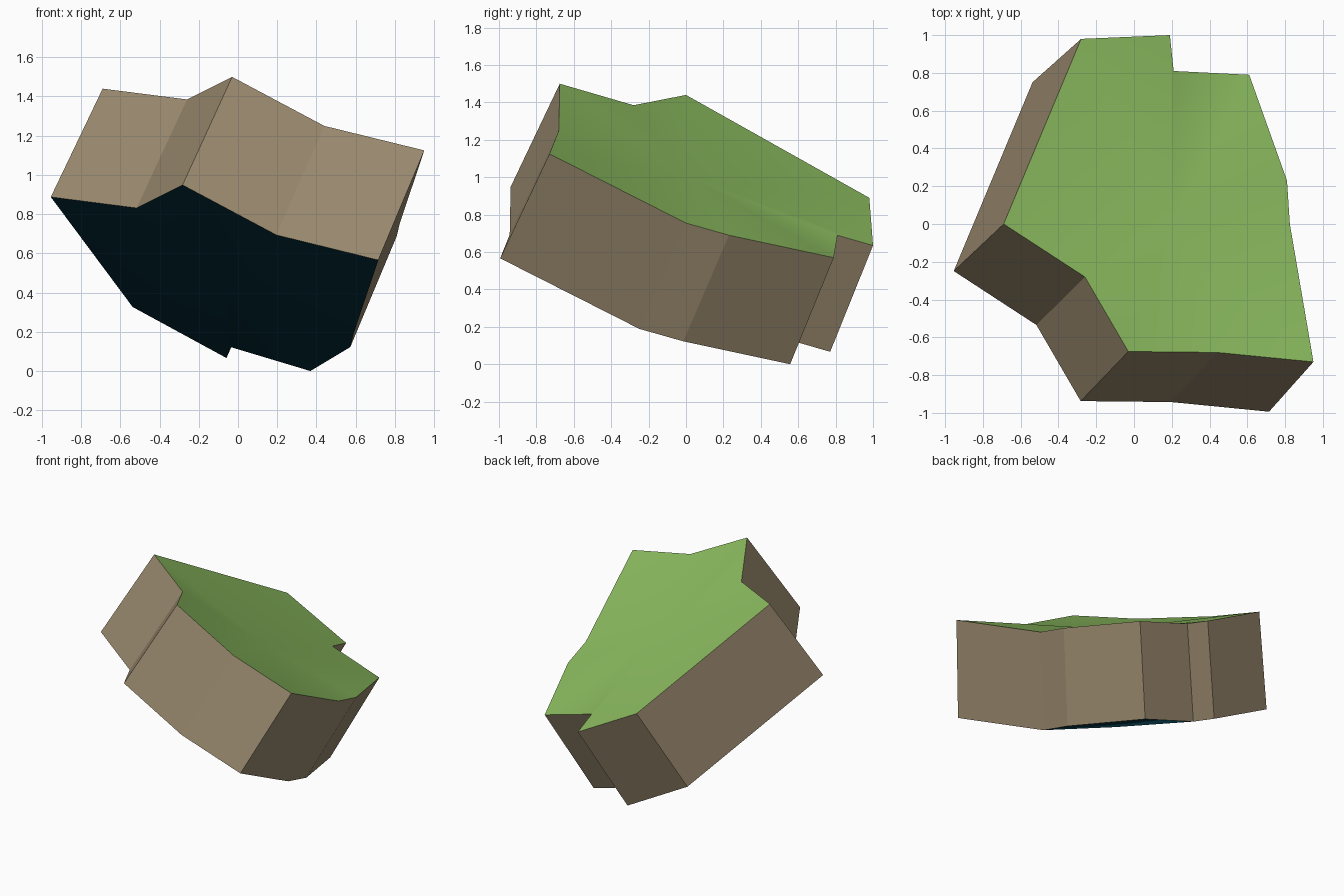
import bpy
import bmesh
from mathutils import Vector

if "Cube" in bpy.data.objects:
    bpy.data.objects.remove(bpy.data.objects["Cube"])


def material(name, rgb):
    mat = bpy.data.materials.new(name)
    mat.diffuse_color = (*rgb, 1)
    mat.use_nodes = True
    mat.node_tree.nodes["Principled BSDF"].inputs["Base Color"].default_value = mat.diffuse_color
    return mat


# Outline of the tilted grassy top, counter-clockwise seen from above
OUTLINE = [
    (-0.28, 0.98, 0.89), (-0.69, 0.00, 1.44), (-0.26, -0.28, 1.385),
    (-0.03, -0.675, 1.50), (0.44, -0.68, 1.25), (0.95, -0.73, 1.125),
    (0.825, 0.00, 0.755), (0.81, 0.23, 0.69), (0.61, 0.79, 0.57),
    (0.21, 0.81, 0.69), (0.19, 1.00, 0.635),
]
CENTRE = (0.20, 0.00, 1.01)   # lowest point of the shallow bowl


def underside(p):
    """Matching bottom point: shifted along the thickness, slightly spread."""
    return Vector((p[0] * 1.018 - 0.252, p[1] * 1.02 - 0.249, p[2] * 1.02 - 0.581))


bm = bmesh.new()
top = [bm.verts.new(p) for p in OUTLINE]
bottom = [bm.verts.new(underside(p)) for p in OUTLINE]
top_mid = bm.verts.new(CENTRE)
bottom_mid = bm.verts.new(underside(CENTRE))

# Fans for top and bottom, quads for the earth walls
for i in range(len(OUTLINE)):
    j = (i + 1) % len(OUTLINE)
    grass = bm.faces.new((top_mid, top[i], top[j]))
    base = bm.faces.new((bottom_mid, bottom[j], bottom[i]))
    wall = bm.faces.new((top[i], bottom[i], bottom[j], top[j]))
    for face, index in ((grass, 0), (wall, 1), (base, 2)):
        face.material_index = index
        face.smooth = index != 1

# Keep the rims crisp
for edge in bm.edges:
    edge.smooth = all(f.material_index != 1 for f in edge.link_faces)
bmesh.ops.recalc_face_normals(bm, faces=bm.faces)

mesh = bpy.data.meshes.new("ground_slab")
bm.to_mesh(mesh)
bm.free()
mesh.materials.append(material("grass green", (0.26, 0.50, 0.115)))
mesh.materials.append(material("earth brown", (0.32, 0.25, 0.155)))
mesh.materials.append(material("deep blue underside", (0.002, 0.04, 0.065)))
slab = bpy.data.objects.new("ground_slab", mesh)
bpy.context.collection.objects.link(slab)
